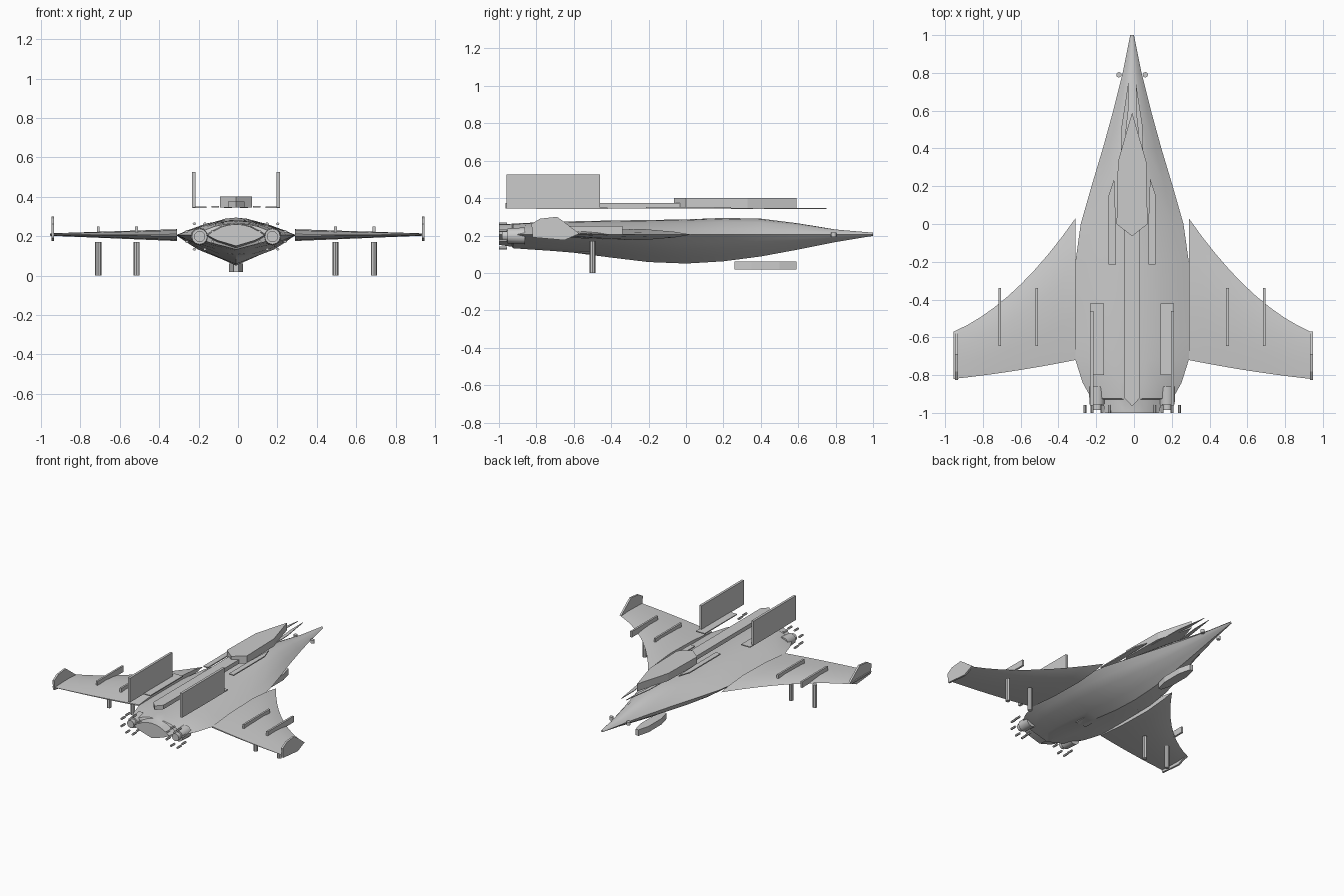
import bpy, bmesh, math
from mathutils import Vector

if "Cube" in bpy.data.objects:
    bpy.data.objects.remove(bpy.data.objects["Cube"])

CX = -0.01  # the hull centreline sits slightly left of the bounding box centre


def finish(name, bm, smooth=None):
    bmesh.ops.recalc_face_normals(bm, faces=bm.faces)
    me = bpy.data.meshes.new(name)
    bm.to_mesh(me)
    bm.free()
    ob = bpy.data.objects.new(name, me)
    bpy.context.collection.objects.link(ob)
    if smooth:
        bpy.ops.object.select_all(action='DESELECT')
        ob.select_set(True)
        bpy.context.view_layer.objects.active = ob
        bpy.ops.object.shade_smooth_by_angle(angle=math.radians(smooth))
    return ob


def loft(name, rings, smooth=None):
    """Skin closed rings of equal length and cap both ends."""
    bm = bmesh.new()
    vs = [[bm.verts.new(p) for p in r] for r in rings]
    n = len(vs[0])
    for a, b in zip(vs, vs[1:]):
        for i in range(n):
            j = (i + 1) % n
            bm.faces.new((a[i], a[j], b[j], b[i]))
    bm.faces.new(vs[0])
    bm.faces.new(vs[-1])
    return finish(name, bm, smooth)


def plate(name, pts, z0, z1, side=1):
    """Vertical prism from an outline in x (from the centreline) and y."""
    return loft(name, [[(CX + side * x, y, z) for x, y in pts] for z in (z0, z1)])


def box(name, x0, x1, y0, y1, z0, z1, side=1):
    return plate(name, [(x0, y0), (x1, y0), (x1, y1), (x0, y1)], z0, z1, side)


def tube(name, start, end, r, n, r2=None):
    """Cylinder or cone between two points."""
    a, b = Vector(start), Vector(end)
    q = (b - a).to_track_quat('Z', 'Y')
    rings = []
    for p, rad in ((a, r), (b, r2 or r)):
        rings.append([p + q @ Vector((rad * math.cos(2 * math.pi * i / n),
                                      rad * math.sin(2 * math.pi * i / n), 0)) for i in range(n)])
    return loft(name, rings, 40 if n > 8 else None)


def both(pts):
    """Complete a half outline by mirroring it."""
    return pts + [(-x, y) for x, y in reversed(pts) if abs(x) > 1e-6]


# Hull: stations of y, half width, top z, bottom z around the chine
stations = [
    (1.0, .010, .215, .198), (.8, .050, .232, .165), (.6, .100, .265, .125),
    (.4, .155, .290, .088), (.2, .215, .294, .062), (0, .272, .286, .050),
    (-.2, .300, .283, .058), (-.4, .304, .280, .082), (-.6, .304, .276, .108),
    (-.72, .300, .272, .118), (-.84, .262, .268, .126), (-.925, .215, .264, .132),
    (-.93, .155, .263, .140), (-1.0, .145, .260, .150)]
section = [(0, 1), (.25, .94), (.5, .76), (.8, .34), (1, 0),
           (.82, -.27), (.64, -.50), (.25, -.80), (0, -1)]
rings = []
for y, w, top, bot in stations:
    half = [(w * x, .205 + h * ((top - .205) if h > 0 else (.205 - bot))) for x, h in section]
    rings.append([(CX + x, y, z) for x, z in both(half)])
loft("hull", rings, 28)

# Raised canopy, spine and belly pod
plate("canopy", both([(0, .59), (.075, .33), (.082, 0), (0, -.065)]), .345, .40)
plate("spine", both([(.042, 0), (.042, -.92), (0, -.965)]), .345, .375)
plate("belly_pod", both([(.012, .59), (.035, .50), (.035, .35), (.012, .26)]), .018, .062)

for s, tag in ((1, "right"), (-1, "left")):
    # Swept wing with curved leading edge
    rings = []
    for i in range(10):
        t = i / 9
        x = .30 + .645 * t
        le = .03 - .924 * t + .324 * t * t
        te = -.72 - .13 * t + .03 * t * t
        th = .030 * (1 - t) + .006 * t
        foil = [(0, 0), (.12, .5), (.35, 1), (.7, .8), (1, .15),
                (1, -.15), (.7, -.8), (.35, -1), (.12, -.5)]
        rings.append([(CX + s * x, le + (te - le) * f, .205 + .003 * t + h * th) for f, h in foil])
    loft("wing_" + tag, rings, 28)

    # Wingtip plate
    tip = [(-.826, .262), (-.78, .29), (-.69, .30), (-.655, .275), (-.57, .21),
           (-.65, .175), (-.82, .19)]
    loft("winglet_" + tag, [[(s * x, y, z) for y, z in tip] for x in (.933, .947)])

    # Wing fences and hanging posts
    for i, x in enumerate((.505, .70)):
        box(f"wing_fence_{tag}_{i}", x - .007, x + .007, -.645, -.34, .205, .25, s)
        px = CX + s * x
        tube(f"wing_post_{tag}_{i}", (px, -.5, 0), (px, -.5, .17), .016, 8)

    # Tail fin and floating deck plates
    box("tail_fin_" + tag, .205, .223, -.96, -.46, .345, .525, s)
    box("rear_deck_plate_" + tag, .15, .222, -.80, -.42, .343, .350, s)
    plate("side_strake_" + tag, [(.095, .24), (.125, .15), (.125, -.215), (.086, -.215),
                                 (.086, 0)], .345, .353, s)
    plate("nose_strake_" + tag, [(.02, .75), (.055, .52), (.062, .24), (.045, .38),
                                 (.02, .60)], .343, .348, s)

    # Nose sensor and belly vent
    tube("nose_sensor_" + tag, (CX + s * .07, .79, .193), (CX + s * .07, .79, .217), .014, 12)
    box("belly_vent_" + tag, .008, .045, -.57, -.46, .106, .111, s)

    # Engine nozzle with a ring of thruster rods
    ex = CX + s * .185
    tube("engine_" + tag, (ex, -.86, .198), (ex, -.955, .198), .045, 12, .04)
    tube("engine_nozzle_" + tag, (ex, -.95, .198), (ex, -.985, .198), .028, 12)
    for k in range(8):
        a = 2 * math.pi * k / 8 + math.pi / 8
        x, z = ex + .07 * math.cos(a), .198 + .07 * math.sin(a)
        tube(f"thruster_rod_{tag}_{k}", (x, -.957, z), (x, -1.0, z), .008, 6)
